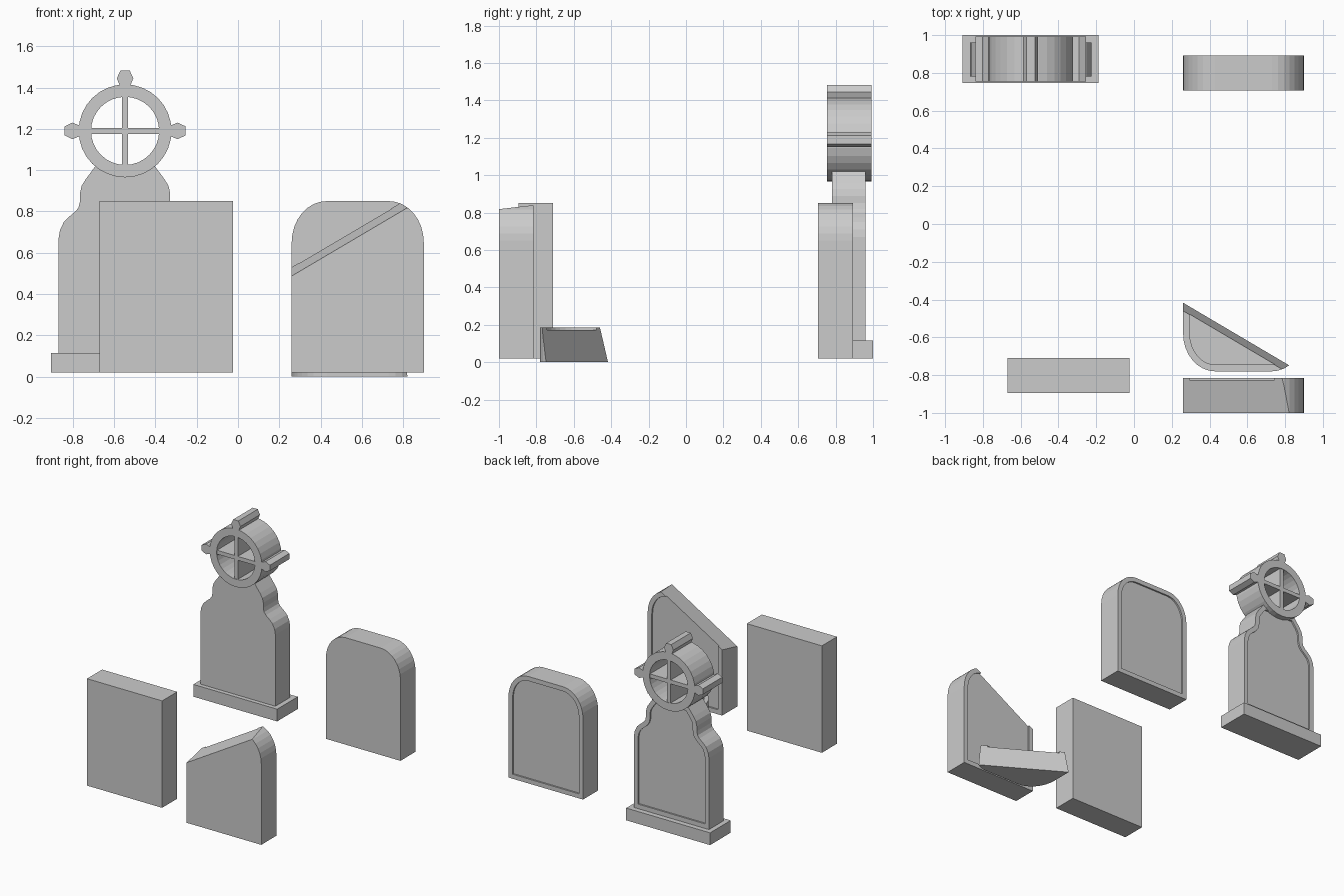
import bpy, bmesh, math
from mathutils import Vector, Matrix

if "Cube" in bpy.data.objects:
    bpy.data.objects.remove(bpy.data.objects["Cube"])


def finish(bm, name, matrix=Matrix()):
    bmesh.ops.recalc_face_normals(bm, faces=bm.faces)
    me = bpy.data.meshes.new(name)
    bm.to_mesh(me)
    bm.free()
    me.transform(matrix)
    ob = bpy.data.objects.new(name, me)
    bpy.context.collection.objects.link(ob)
    return ob


def extrude_profile(pts, y0, y1, panel=False):
    """Extrude an x-z outline along y; optionally sink a panel in the +y face."""
    bm = bmesh.new()
    front = bm.faces.new([bm.verts.new((x, y0, z)) for x, z in pts])
    ext = bmesh.ops.extrude_face_region(bm, geom=[front], use_keep_orig=True)["geom"]
    bmesh.ops.translate(bm, verts=[g for g in ext if isinstance(g, bmesh.types.BMVert)],
                        vec=(0, y1 - y0, 0))
    bmesh.ops.recalc_face_normals(bm, faces=bm.faces)
    if panel:
        back = max(bm.faces, key=lambda f: f.calc_center_median().y)
        bmesh.ops.inset_region(bm, faces=[back], thickness=0.035, use_even_offset=True)
        # vertical walls, then sink
        res = bmesh.ops.extrude_face_region(bm, geom=[back])["geom"]
        bmesh.ops.translate(bm, verts=[g for g in res if isinstance(g, bmesh.types.BMVert)],
                            vec=(0, -0.012, 0))
        if back.is_valid:
            bmesh.ops.delete(bm, geom=[back], context='FACES_ONLY')
    return bm


def box(name, x0, x1, y0, y1, z0, z1):
    return finish(extrude_profile([(x0, z0), (x1, z0), (x1, z1), (x0, z1)], y0, y1), name)


# Round-shouldered stone outline
def stone():
    n = 8
    arc = [(0.73 + 0.17 * math.cos(math.pi / 2 * i / n),
            0.65 + 0.20 * math.sin(math.pi / 2 * i / n)) for i in range(n + 1)]
    left = [(1.16 - x, z) for x, z in reversed(arc)]
    return extrude_profile([(0.26, 0.02), (0.90, 0.02)] + arc + left, 0, 0.185, panel=True)


def broken(keep_lower):
    bm = stone()
    geom = bm.verts[:] + bm.edges[:] + bm.faces[:]
    cut = bmesh.ops.bisect_plane(bm, geom=geom, plane_co=(0.26, 0, 0.487),
                                 plane_no=Vector((-0.59, -0.232, 1)).normalized(),
                                 clear_outer=keep_lower, clear_inner=not keep_lower)
    edges = [e for e in bm.edges if e.is_boundary]
    bmesh.ops.edgeloop_fill(bm, edges=edges)
    return bm


# Plain slab
box("plain_slab", -0.67, -0.025, -0.895, -0.71, 0.02, 0.85)

# Whole rounded stone, broken stump and fallen top piece
finish(stone(), "rounded_headstone", Matrix.Translation((0, 0.707, 0)))
finish(broken(True), "broken_headstone", Matrix.Translation((0, -1.0, 0)))
finish(broken(False), "fallen_piece",
       Matrix.Translation((0, 0.07, 0)) @ Matrix.Rotation(math.pi / 2, 4, 'X'))

# Monument: plinth and stepped body
CX, CZ = -0.547, 1.19
box("monument_plinth", CX - 0.36, CX + 0.36, 0.747, 1.0, 0.02, 0.115)
half = [(0.322, 0.115), (0.322, 0.67), (0.315, 0.71), (0.296, 0.75), (0.27, 0.775),
        (0.24, 0.80), (0.225, 0.82), (0.218, 0.85), (0.218, 0.89), (0.21, 0.925),
        (0.19, 0.957), (0.143, 1.02)]
outline = [(CX + x, z) for x, z in half] + [(CX - x, z) for x, z in reversed(half)]
finish(extrude_profile(outline, 0.78, 0.96, panel=True), "monument_body")

# Wheel ring
Y0, Y1 = 0.754, 0.993
bm = bmesh.new()
N = 32
section = [(0.225, Y0), (0.225, Y1), (0.165, Y1), (0.165, Y0)]
loops = [[bm.verts.new((CX + r * math.cos(2 * math.pi * i / N), y,
                        CZ + r * math.sin(2 * math.pi * i / N))) for r, y in section]
         for i in range(N)]
for i in range(N):
    a, b = loops[i], loops[(i + 1) % N]
    for j in range(4):
        k = (j + 1) % 4
        bm.faces.new((a[j], a[k], b[k], b[j]))
finish(bm, "wheel_ring")

# Cross spokes inside the ring
w, r = 0.015, 0.175
cross = []
for q in range(4):
    c, s = round(math.cos(q * math.pi / 2)), round(math.sin(q * math.pi / 2))
    for x, z in ((w, -w), (r, -w), (r, w)):
        cross.append((CX + x * c - z * s, CZ + x * s + z * c))
finish(extrude_profile(cross, Y0 + 0.003, Y1 - 0.003), "wheel_spokes")

# Hexagonal knobs on the left, top and right of the ring
knob = [(0.21, -0.022), (0.255, -0.04), (0.293, -0.022),
        (0.293, 0.022), (0.255, 0.04), (0.21, 0.022)]
for q, side in enumerate(("right", "top", "left")):
    c, s = round(math.cos(q * math.pi / 2)), round(math.sin(q * math.pi / 2))
    pts = [(CX + x * c - z * s, CZ + x * s + z * c) for x, z in knob]
    finish(extrude_profile(pts, Y0, Y1), "wheel_knob_" + side)
